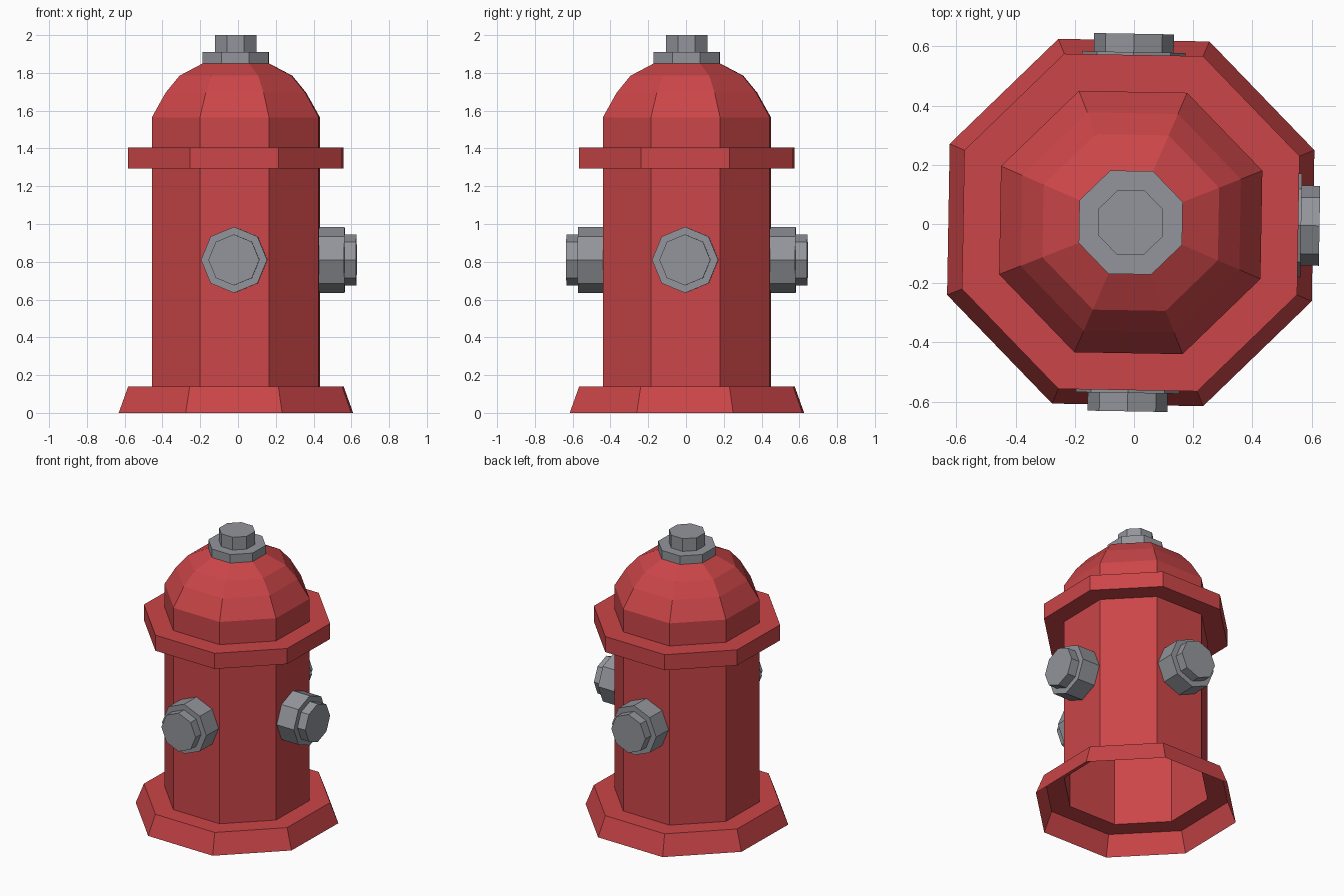
import bpy, bmesh
from math import radians, cos, sin, tau
from mathutils import Matrix, Vector

if "Cube" in bpy.data.objects:
    bpy.data.objects.remove(bpy.data.objects["Cube"])

SIDES = 8
CENTRE = Vector((-0.011, 0.005, 0))
TWIST = -1.0  # the whole body is turned very slightly


def lathe(name, profile, start, matrix, cap=False, material=None):
    """Turn a (radius, height) profile into an eight-sided shell."""
    bm = bmesh.new()
    rings = []
    for r, h in profile:
        angles = [radians(start) + tau * i / SIDES for i in range(SIDES)]
        rings.append([bm.verts.new((r * cos(a), r * sin(a), h)) for a in angles])
    for low, high in zip(rings, rings[1:]):
        for i in range(SIDES):
            j = (i + 1) % SIDES
            bm.faces.new((low[i], low[j], high[j], high[i]))
    if cap:
        bm.faces.new(rings[-1])
    bm.transform(matrix)
    mesh = bpy.data.meshes.new(name)
    bm.to_mesh(mesh)
    bm.free()
    if material:
        mesh.materials.append(material)
    obj = bpy.data.objects.new(name, mesh)
    bpy.context.collection.objects.link(obj)
    return obj


red = bpy.data.materials.new("red_paint")
red.diffuse_color = (0.6, 0.06, 0.065, 1)
red.use_nodes = True
red.node_tree.nodes["Principled BSDF"].inputs["Base Color"].default_value = red.diffuse_color
grey = bpy.data.materials.new("grey_metal")
grey.diffuse_color = (0.29, 0.3, 0.33, 1)
grey.use_nodes = True
grey.node_tree.nodes["Principled BSDF"].inputs["Base Color"].default_value = grey.diffuse_color

upright = Matrix.Translation(CENTRE) @ Matrix.Rotation(radians(TWIST), 4, 'Z')

# Hollow red shell: flared foot, barrel, collar and dome
lathe("hydrant_body", [
    (0.667, 0), (0.613, 0.14), (0.478, 0.14),
    (0.478, 1.295), (0.613, 1.295), (0.613, 1.405), (0.478, 1.405),
    (0.478, 1.565), (0.400, 1.695), (0.321, 1.785), (0.189, 1.85),
], 22.5, upright, material=red)

# Top flange and bolt
lathe("top_bolt", [
    (0.189, 1.85), (0.189, 1.91), (0.118, 1.91), (0.118, 2.0),
], 22.5, upright, cap=True, material=grey)

# Stepped outlets on three sides
for name, angle in (("right", 0), ("back", 90), ("front", -90)):
    outward = (Matrix.Translation(CENTRE + Vector((0, 0, 0.81)))
               @ Matrix.Rotation(radians(angle + TWIST), 4, 'Z')
               @ Matrix.Rotation(radians(90), 4, 'Y'))
    lathe(name + "_outlet", [
        (0.175, 0.44), (0.175, 0.576), (0.135, 0.576), (0.135, 0.638),
    ], 0, outward, cap=True, material=grey)
